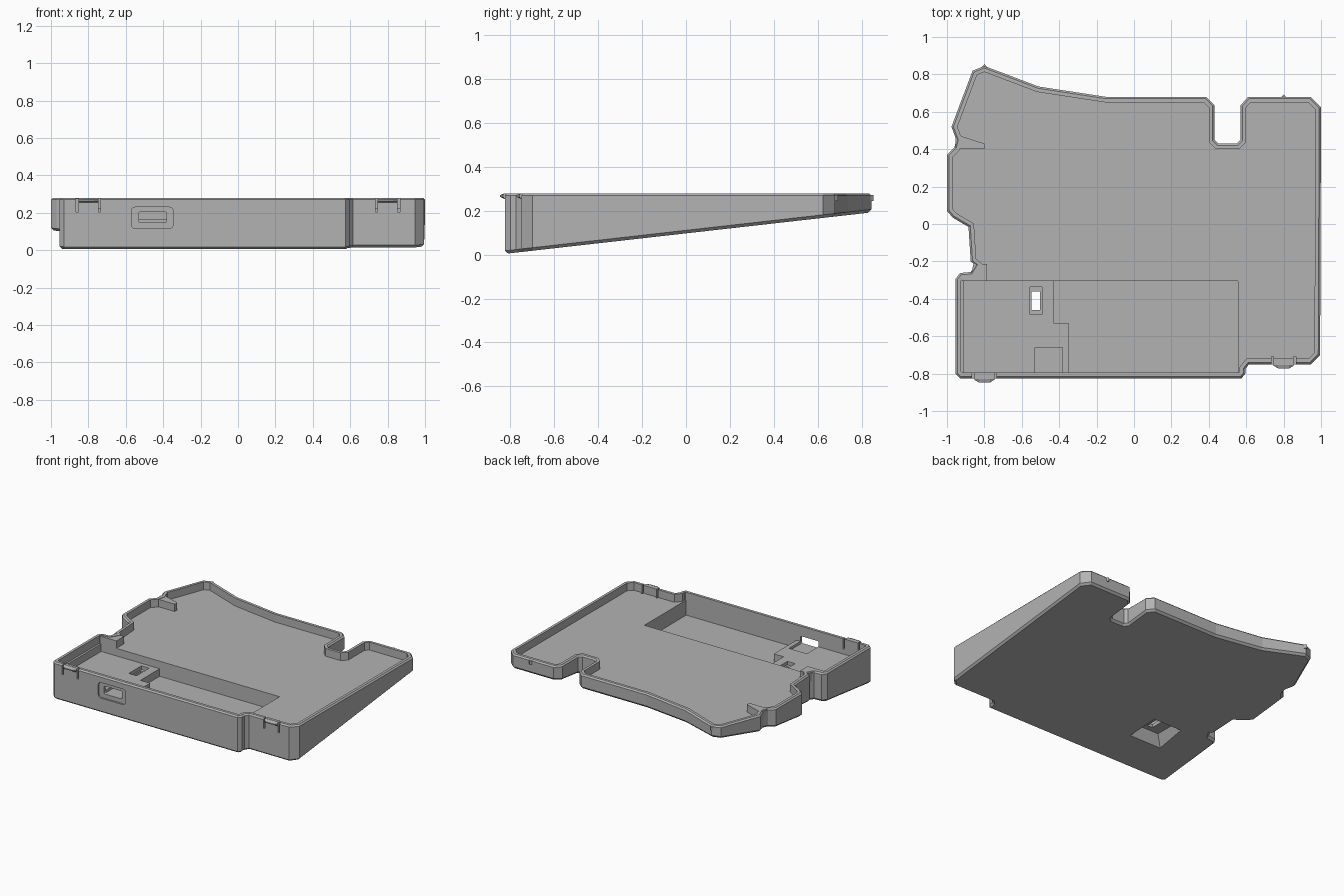
import bpy, bmesh
from mathutils import Vector

cube = bpy.data.objects.get("Cube")
if cube:
    bpy.data.objects.remove(cube, do_unlink=True)

grey = bpy.data.materials.new("matte grey plastic")
grey.use_nodes = True
colour = (0.45, 0.45, 0.45, 1)
grey.diffuse_color = colour
grey.node_tree.nodes["Principled BSDF"].inputs["Base Color"].default_value = colour

RIM, FLOOR, POCKET, SHELF, WALL = 0.28, 0.222, 0.11, 0.166, 0.03


def underside(y):
    return 0.1 + 0.113 * (y + 0.02) - 0.005


def offset(points, dist):
    """Move a counter-clockwise outline inward with mitred corners."""
    pts = [Vector(p) for p in points]
    result = []
    for i, p in enumerate(pts):
        a = (p - pts[i - 1]).normalized()
        b = (pts[(i + 1) % len(pts)] - p).normalized()
        na, nb = Vector((-a.y, a.x)), Vector((-b.y, b.x))
        result.append(p + (na + nb) * dist / (1 + na.dot(nb)))
    return result


def loft(name, layers):
    """Stack outlines with matching points; height is a number or a rule in y."""
    bm = bmesh.new()
    rings = []
    for outline, z in layers:
        rings.append([bm.verts.new((x, y, z(y) if callable(z) else z)) for x, y in outline])
    for low, high in zip(rings, rings[1:]):
        n = len(low)
        for i in range(n):
            j = (i + 1) % n
            bm.faces.new((low[i], low[j], high[j], high[i]))
    bm.faces.new(rings[0][::-1])
    bm.faces.new(rings[-1])
    bmesh.ops.recalc_face_normals(bm, faces=bm.faces)
    mesh = bpy.data.meshes.new(name)
    bm.to_mesh(mesh)
    bm.free()
    mesh.materials.append(grey)
    obj = bpy.data.objects.new(name, mesh)
    bpy.context.collection.objects.link(obj)
    return obj


def rect(x0, x1, y0, y1):
    return [(x0, y0), (x1, y0), (x1, y1), (x0, y1)]


def box(name, x0, x1, y0, y1, z0, z1, round_corners=0):
    obj = loft(name, [(rect(x0, x1, y0, y1), z0), (rect(x0, x1, y0, y1), z1)])
    if round_corners:
        bm = bmesh.new()
        bm.from_mesh(obj.data)
        along = [e for e in bm.edges if abs(e.verts[0].co.y - e.verts[1].co.y) > 1e-4]
        bmesh.ops.bevel(bm, geom=along, offset=round_corners, segments=3,
                        profile=0.5, affect='EDGES')
        bm.to_mesh(obj.data)
        bm.free()
    return obj


# Outline of the case, counter-clockwise from the front corner
outline = [
    (-0.93, -0.825), (0.575, -0.825), (0.595, -0.80), (0.595, -0.775), (0.615, -0.75),
    (0.945, -0.75), (0.995, -0.70), (1.0, 0.625), (0.945, 0.68), (0.61, 0.68),
    (0.57, 0.635), (0.57, 0.45), (0.55, 0.43), (0.45, 0.43), (0.43, 0.45),
    (0.43, 0.635), (0.385, 0.68), (-0.15, 0.68), (-0.51, 0.735), (-0.80, 0.845),
    (-0.863, 0.82), (-0.976, 0.52), (-0.95, 0.45), (-0.96, 0.41), (-1.0, 0.37),
    (-1.0, 0.07), (-0.97, 0.035), (-0.92, 0.005), (-0.885, -0.015), (-0.873, -0.20),
    (-0.85, -0.22), (-0.873, -0.257), (-0.93, -0.262), (-0.955, -0.295), (-0.955, -0.80)]

# Wedge body with chamfered bottom and rim
body = loft("case_body", [
    (offset(outline, 0.014), underside),
    (outline, lambda y: underside(y) + 0.014),
    (outline, RIM - 0.01),
    (offset(outline, 0.01), RIM)])

cavity = offset(outline, WALL)
front = -0.825 + WALL
cutters = [
    loft("tray_cutter", [(cavity, FLOOR), (cavity, 0.4)]),
    # Deep compartment, leaving an L-shaped shelf at its end
    loft("pocket_cutter", [(p, z) for z in (POCKET, 0.3) for p in [[
        (-0.35, front), (0.555, front), (0.555, -0.305), (-0.43, -0.305),
        (-0.43, -0.53), (-0.35, -0.53)]]]),
    box("shelf_cutter", -0.91, -0.34, front, -0.305, SHELF, 0.31),
    # Port opening with its outer recess and inner channel
    box("port_recess_cutter", -0.57, -0.347, -0.9, -0.813, 0.115, 0.23, 0.02),
    box("port_slot_cutter", -0.53, -0.383, -0.9, -0.78, 0.147, 0.205, 0.008),
    box("port_channel_cutter", -0.53, -0.383, front - 0.002, -0.66, 0.147, 0.24),
    # Switch window: inner rim, through hole and tapered access from below
    box("switch_rim_cutter", -0.557, -0.493, -0.485, -0.337, 0.14, 0.24),
    box("switch_hole_cutter", -0.547, -0.503, -0.46, -0.36, 0.0, 0.25),
    loft("switch_access_cutter", [
        (rect(-0.70, -0.40, -0.55, -0.27), 0.0),
        (rect(-0.63, -0.45, -0.50, -0.32), 0.115)]),
]

# Slits either side of each front snap tab
tabs = [(-0.80, -0.825), (0.80, -0.75)]
for cx, y in tabs:
    for side in (-1, 1):
        x = cx + side * 0.06
        cutters.append(box("tab_slit_cutter", x - 0.006, x + 0.006,
                           y - 0.02, y + WALL + 0.012, 0.205, 0.32))

for cutter in cutters:
    cutter.hide_render = True
    mod = body.modifiers.new(cutter.name, 'BOOLEAN')
    mod.operation = 'DIFFERENCE'
    mod.solver = 'EXACT'
    mod.object = cutter

# Bake the cuts and remove the cutters
bpy.context.view_layer.update()
graph = bpy.context.evaluated_depsgraph_get()
cut_mesh = bpy.data.meshes.new_from_object(body.evaluated_get(graph))
body.modifiers.clear()
body.data = cut_mesh
for cutter in cutters:
    bpy.data.objects.remove(cutter, do_unlink=True)

# Snap tab catches on the front edge
for (cx, y), name in zip(tabs, ("front_right_catch", "front_left_catch")):
    wide = [(cx - 0.053, y + 0.012), (cx - 0.053, y - 0.008), (cx - 0.03, y - 0.022),
            (cx + 0.03, y - 0.022), (cx + 0.053, y - 0.008), (cx + 0.053, y + 0.012)]
    slim = [(px, max(py, y - 0.004)) for px, py in wide]
    loft(name, [(slim, 0.255), (wide, 0.264), (wide, 0.272), (slim, 0.279)])

# Small catches on the back edge
for name, cx, y in (("back_right_catch", -0.80, 0.842), ("back_left_catch", 0.80, 0.68)):
    tri = [(cx - 0.02, y - 0.01), (cx + 0.02, y - 0.01), (cx, y + 0.013)]
    loft(name, [(tri, 0.245), (tri, 0.272)])

# Thickened wall pieces inside the tray
ribs = {
    "back_rib": [(-0.955, 0.40), (-0.80, 0.40), (-0.80, 0.43), (-0.94, 0.475), (-0.955, 0.46)],
    "side_rib": [(-0.92, -0.305), (-0.785, -0.305), (-0.785, -0.215), (-0.81, -0.215),
                 (-0.842, -0.19), (-0.86, -0.22), (-0.87, -0.27), (-0.92, -0.28)]}
for name, shape in ribs.items():
    loft(name, [(shape, FLOOR - 0.01), (shape, RIM - 0.003)])
